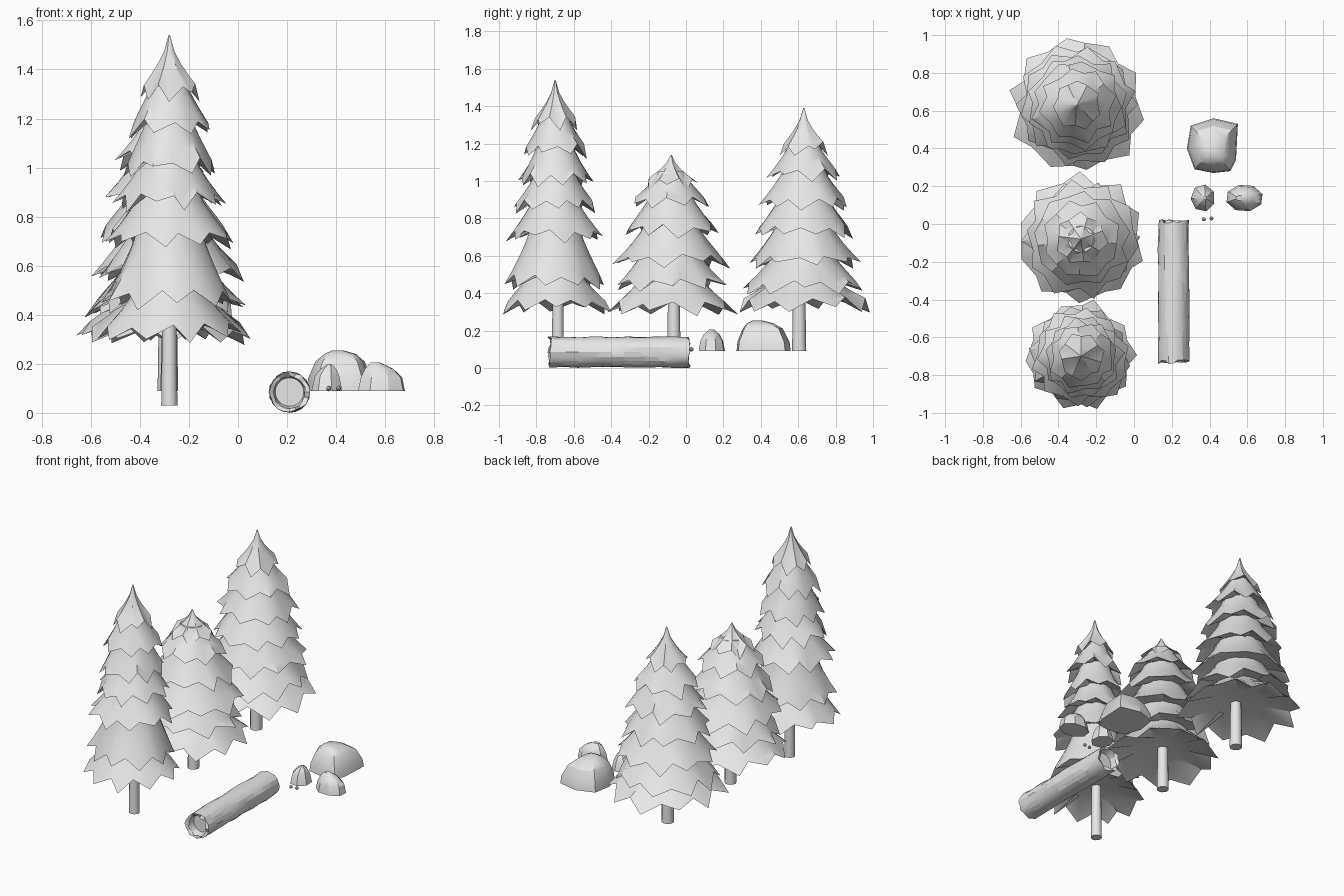
import bpy, bmesh, random
from math import sin, cos, tau, radians
from mathutils import Vector

random.seed(7)
if "Cube" in bpy.data.objects:
    bpy.data.objects.remove(bpy.data.objects["Cube"], do_unlink=True)

GREY = (0.8, 0.8, 0.8, 1)
mat = bpy.data.materials.new("pale grey")
mat.use_nodes = True
mat.diffuse_color = GREY
mat.node_tree.nodes["Principled BSDF"].inputs["Base Color"].default_value = GREY


def finish(name, bm, angle=35):
    """Turn a bmesh into a shaded object."""
    bmesh.ops.recalc_face_normals(bm, faces=bm.faces[:])
    mesh = bpy.data.meshes.new(name)
    bm.to_mesh(mesh)
    bm.free()
    mesh.materials.append(mat)
    obj = bpy.data.objects.new(name, mesh)
    bpy.context.collection.objects.link(obj)
    bpy.ops.object.select_all(action="DESELECT")
    obj.select_set(True)
    bpy.context.view_layer.objects.active = obj
    if angle:
        bpy.ops.object.shade_smooth_by_angle(angle=radians(angle))
    return obj


def loft(bm, rings):
    """Skin a stack of equal rings and cap both ends."""
    loops = [[bm.verts.new(p) for p in ring] for ring in rings]
    sides = []
    for a, b in zip(loops, loops[1:]):
        for i in range(len(a)):
            j = (i + 1) % len(a)
            sides.append(bm.faces.new((a[i], a[j], b[j], b[i])))
    bm.faces.new(loops[0])
    bm.faces.new(loops[-1])
    return sides


def circle(centre, r, n, z):
    return [(centre[0] + r * cos(tau * i / n), centre[1] + r * sin(tau * i / n), z)
            for i in range(n)]


def tier(bm, centre, top_z, top_r, hem_z, hem_r, points, power):
    """A flared skirt of branches with a ragged, pointed hem."""
    n = points * 2
    turn = random.random() * tau
    hem = []
    for i in range(n):
        a = turn + tau * (i + random.uniform(-0.25, 0.25)) / n
        if i % 2 == 0:
            hem.append((a, random.uniform(0.95, 1.06), random.uniform(-0.045, 0.005)))
        else:
            hem.append((a, random.uniform(0.83, 0.92), random.uniform(0.015, 0.04)))
    rings = []
    for t in (0, 0.3, 0.55, 0.78, 1):
        base = top_r + (hem_r - top_r) * t ** power
        ring = []
        for a, k, dz in hem:
            r = base * (1 + (k - 1) * t * t)
            z = top_z + (hem_z - top_z) * t + dz * t * t
            ring.append((centre[0] + r * cos(a), centre[1] + r * sin(a), z))
        rings.append(ring)
    # underside rising towards the trunk
    inner = hem_r * 0.45
    rings.append([(centre[0] + inner * cos(a), centre[1] + inner * sin(a), hem_z + 0.05)
                  for a, k, dz in hem])
    loft(bm, rings)


def tree(name, centre, trunk, base_z, trunk_r, tip_z, hems):
    """hems: (height, radius) of each skirt from the top down."""
    bm = bmesh.new()
    top_z, top_r = tip_z, 0.003
    for i, (z, r) in enumerate(hems):
        tier(bm, centre, top_z, top_r, z, r, min(7 + i, 10), 1.55 if i == 0 else 1.3)
        top_z, top_r = z + 0.06, r * 0.5
    finish(name + "_branches", bm)
    bm = bmesh.new()
    loft(bm, [circle(trunk, trunk_r, 12, base_z),
              circle(trunk, trunk_r * 0.85, 12, hems[-1][0] + 0.1)])
    finish(name + "_trunk", bm)


tree("front_tree", (-0.28, -0.70), (-0.28, -0.685), 0.03, 0.033, 1.54,
     [(1.31, 0.125), (1.16, 0.175), (1.0, 0.20), (0.86, 0.225),
      (0.71, 0.255), (0.46, 0.265), (0.33, 0.295)])
tree("middle_tree", (-0.28, -0.08), (-0.28, -0.065), 0.09, 0.036, 1.14,
     [(0.99, 0.14), (0.88, 0.21), (0.73, 0.26), (0.57, 0.305),
      (0.44, 0.30), (0.32, 0.345)])
tree("back_tree", (-0.30, 0.63), (-0.29, 0.605), 0.09, 0.038, 1.39,
     [(1.17, 0.13), (1.03, 0.20), (0.88, 0.24), (0.73, 0.275),
      (0.57, 0.30), (0.43, 0.32), (0.34, 0.365)])

# fallen log: ragged bark tube with wood recessed at both ends
LOG_X, LOG_Z, Y0, Y1, N = 0.21, 0.085, -0.73, 0.015, 20
bm = bmesh.new()


def log_ring(y, r, jitter_r, jitter_y):
    ring = []
    for i in range(N):
        k = r - random.random() * jitter_r
        a = tau * i / N
        ring.append((LOG_X + k * cos(a), y + random.uniform(-1, 1) * jitter_y,
                     LOG_Z + k * sin(a)))
    return ring


rings = [log_ring(Y0 + 0.05, 0.058, 0, 0), log_ring(Y0 + 0.005, 0.069, 0.008, 0.01)]
steps = 9
for s in range(steps + 1):
    ragged = 0.012 if s in (0, steps) else 0.02
    rings.append(log_ring(Y0 + (Y1 - Y0) * s / steps, 0.085, 0.008, ragged))
rings += [log_ring(Y1 - 0.005, 0.069, 0.008, 0.01), log_ring(Y1 - 0.05, 0.058, 0, 0)]
sides = loft(bm, rings)
bark = sides[2 * N:(steps + 2) * N]
cracks = random.sample(bark, len(bark) // 5)
bmesh.ops.inset_individual(bm, faces=cracks, thickness=0.004, depth=-0.006)
finish("fallen_log", bm, 25)


def rock(name, outline, base_z, levels):
    """Flat-bottomed boulder: levels give (height, scale, shift x, shift y)."""
    cx = sum(p[0] for p in outline) / len(outline)
    cy = sum(p[1] for p in outline) / len(outline)
    bm = bmesh.new()
    loft(bm, [[(cx + (x - cx) * s + dx, cy + (y - cy) * s + dy, base_z + z)
               for x, y in outline] for z, s, dx, dy in levels])
    finish(name, bm, 30)


def oval(x0, x1, y0, y1, n, turn):
    return [((x0 + x1) / 2 + (x1 - x0) / 2 * cos(turn + tau * i / n),
             (y0 + y1) / 2 + (y1 - y0) / 2 * sin(turn + tau * i / n)) for i in range(n)]


rock("large_rock",
     [(0.30, 0.52), (0.42, 0.56), (0.55, 0.53), (0.54, 0.34),
      (0.51, 0.28), (0.42, 0.27), (0.32, 0.29), (0.28, 0.40)], 0.09,
     [(0, 1, 0, 0), (0.05, 0.96, 0, 0), (0.12, 0.74, 0, 0),
      (0.15, 0.48, 0, -0.01), (0.165, 0.16, -0.01, -0.02)])
rock("small_rock", oval(0.30, 0.43, 0.065, 0.21, 7, 0.5), 0.09,
     [(0, 1, 0, 0), (0.06, 0.8, 0, 0), (0.09, 0.5, 0.005, 0), (0.11, 0.12, 0.01, 0)])
rock("wide_rock", oval(0.485, 0.685, 0.065, 0.21, 8, 0.3), 0.09,
     [(0, 1, 0, 0), (0.055, 0.88, 0, 0), (0.09, 0.6, -0.01, 0), (0.115, 0.2, -0.025, 0)])

# two pebbles
for side, (x, y) in zip(("right", "left"), ((0.37, 0.025), (0.41, 0.03))):
    bm = bmesh.new()
    bmesh.ops.create_icosphere(bm, subdivisions=1, radius=0.012)
    bmesh.ops.translate(bm, verts=bm.verts, vec=Vector((x, y, 0.1)))
    finish(side + "_pebble", bm, 0)
